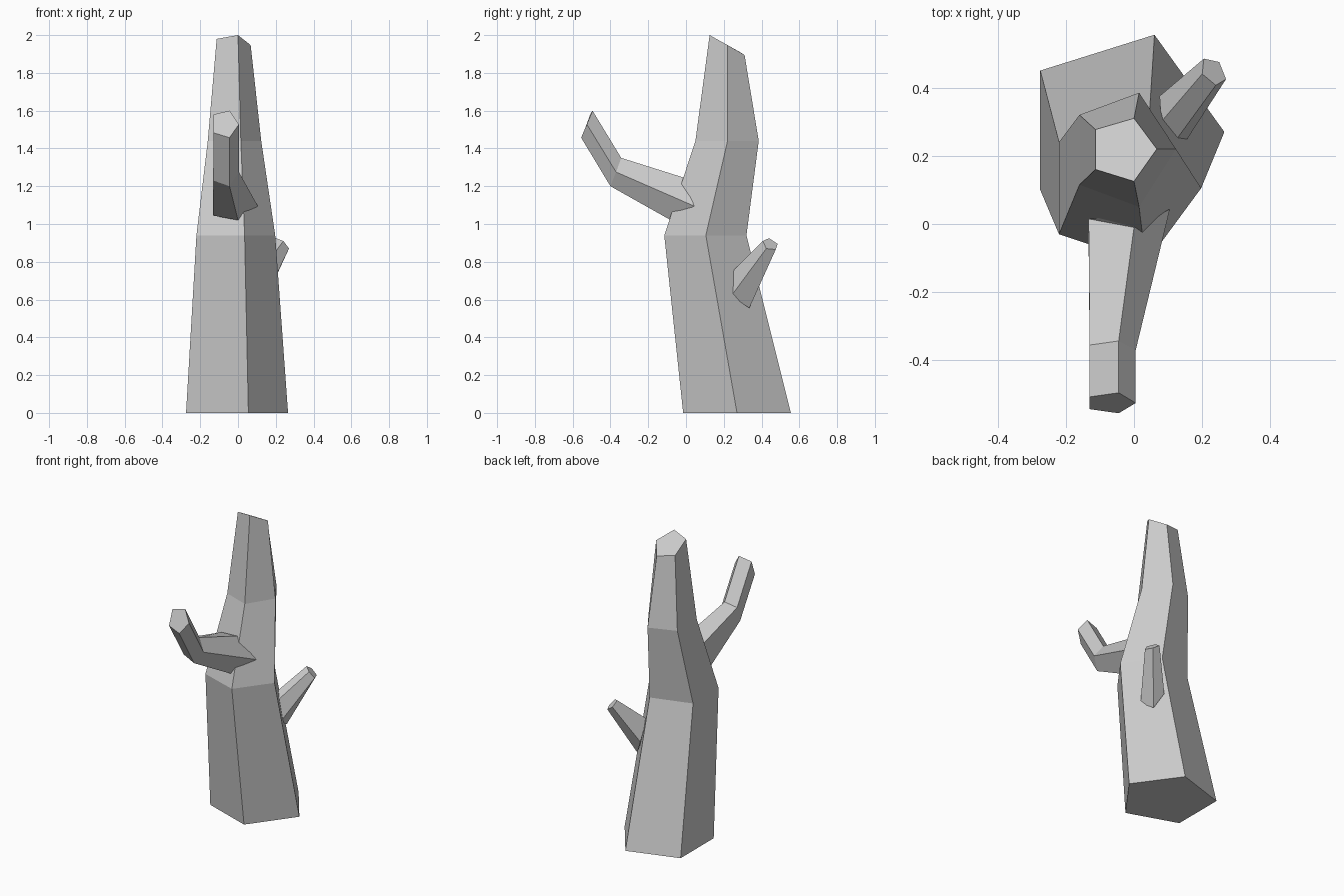
import bpy, bmesh


def loft(name, rings):
    """Skin matching five-sided rings into a closed flat-shaded limb."""
    bm = bmesh.new()
    loops = [[bm.verts.new(p) for p in ring] for ring in rings]
    for low, high in zip(loops, loops[1:]):
        n = len(low)
        for i in range(n):
            j = (i + 1) % n
            bm.faces.new((low[i], low[j], high[j], high[i]))
    bm.faces.new(loops[0][::-1])
    bm.faces.new(loops[-1])
    bmesh.ops.recalc_face_normals(bm, faces=bm.faces)
    mesh = bpy.data.meshes.new(name)
    bm.to_mesh(mesh)
    bm.free()
    obj = bpy.data.objects.new(name, mesh)
    bpy.context.collection.objects.link(obj)
    return obj


def level(points, z):
    return [(x, y, z) for x, y in points]


# Trunk: leaning, tapered, with a slanted cut at the top
loft("trunk", [
    level([(.055, -.015), (.265, .27), (.06, .555), (-.275, .45), (-.275, .10)], 0),
    level([(.035, -.115), (.197, .105), (.045, .32), (-.22, .24), (-.22, -.03)], .94),
    level([(.015, .05), (.123, .22), (.015, .385), (-.16, .32), (-.16, .115)], 1.44),
    [(0, .125, 2.0), (.067, .22, 1.947), (0, .31, 1.895),
     (-.113, .277, 1.915), (-.113, .16, 1.98)],
])

# Front branch: reaches forward, then bends upward
loft("front_branch", [
    [(-.133, .015, 1.225), (0, -.01, 1.245), (.105, .043, 1.095),
     (0, -.08, 1.02), (-.133, -.065, 1.045)],
    [(-.13, -.355, 1.33), (-.045, -.343, 1.35), (.005, -.37, 1.275),
     (-.045, -.40, 1.20), (-.13, -.387, 1.23)],
    [(-.13, -.507, 1.58), (-.045, -.495, 1.60), (.005, -.525, 1.528),
     (-.045, -.555, 1.457), (-.13, -.543, 1.483)],
])

# Side branch: short stub at the back right
loft("side_branch", [
    [(.08, .30, .78), (.075, .375, .655), (.125, .335, .555),
     (.15, .24, .62), (.115, .235, .74)],
    [(.20, .44, .925), (.205, .485, .895), (.25, .475, .865),
     (.27, .425, .87), (.24, .407, .91)],
])
